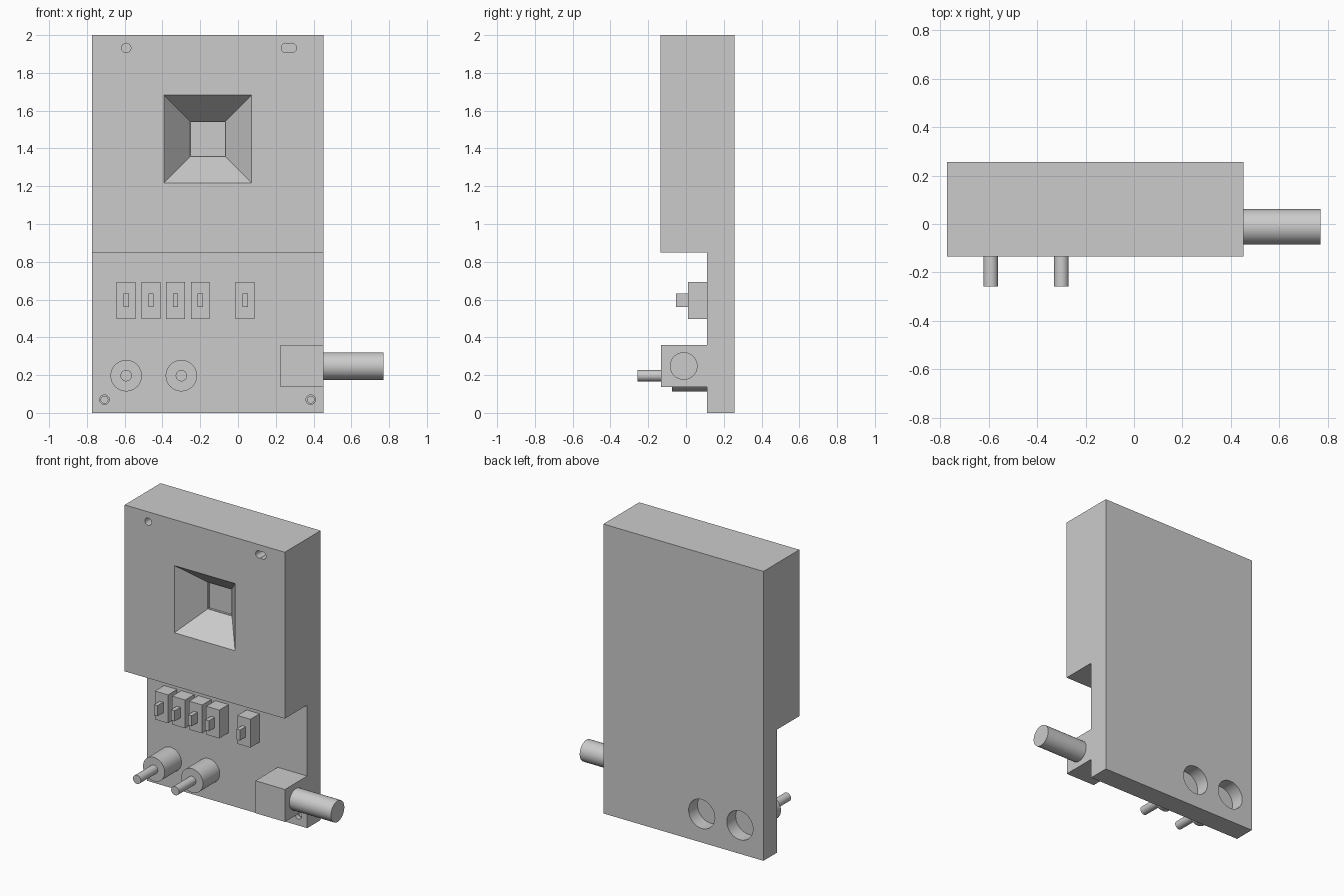
import bpy, bmesh, math
from mathutils import Matrix, Vector

if "Cube" in bpy.data.objects:
    bpy.data.objects.remove(bpy.data.objects["Cube"])

grey = bpy.data.materials.new("light grey plastic")
grey.diffuse_color = (0.6, 0.6, 0.6, 1)
grey.use_nodes = True
grey.node_tree.nodes["Principled BSDF"].inputs["Base Color"].default_value = grey.diffuse_color


def finish(name, bm, smooth=False):
    bmesh.ops.recalc_face_normals(bm, faces=bm.faces)
    me = bpy.data.meshes.new(name)
    bm.to_mesh(me)
    bm.free()
    me.materials.append(grey)
    ob = bpy.data.objects.new(name, me)
    bpy.context.collection.objects.link(ob)
    if smooth:
        activate(ob)
        bpy.ops.object.shade_smooth_by_angle(angle=math.radians(35))
    return ob


def activate(ob):
    bpy.ops.object.select_all(action='DESELECT')
    ob.select_set(True)
    bpy.context.view_layer.objects.active = ob


def box(name, x, y, z):
    bm = bmesh.new()
    size = (x[1] - x[0], y[1] - y[0], z[1] - z[0])
    mid = (sum(x) / 2, sum(y) / 2, sum(z) / 2)
    bmesh.ops.create_cube(bm, size=1, matrix=Matrix.Translation(mid) @ Matrix.Diagonal((*size, 1)))
    return finish(name, bm)


def rod(name, a, b, r, smooth=True):
    a, b = Vector(a), Vector(b)
    d = b - a
    m = Matrix.Translation((a + b) / 2) @ d.to_track_quat('Z', 'Y').to_matrix().to_4x4()
    bm = bmesh.new()
    bmesh.ops.create_cone(bm, cap_ends=True, segments=48, radius1=r, radius2=r,
                          depth=d.length, matrix=m)
    return finish(name, bm, smooth)


def cut(target, cutter):
    cutter.hide_render = True
    mod = target.modifiers.new("cut", 'BOOLEAN')
    mod.operation, mod.solver, mod.object = 'DIFFERENCE', 'EXACT', cutter
    activate(target)
    bpy.ops.object.modifier_apply(modifier=mod.name)
    bpy.data.objects.remove(cutter, do_unlink=True)


L, R = -0.772, 0.452
FRONT, PLATE, BACK = -0.135, 0.11, 0.257

# Case: stepped side profile extruded across the width
bm = bmesh.new()
profile = [(BACK, 0), (BACK, 2), (FRONT, 2), (FRONT, 0.85), (PLATE, 0.85), (PLATE, 0)]
face = bm.faces.new([bm.verts.new((L, y, z)) for y, z in profile])
ext = bmesh.ops.extrude_face_region(bm, geom=[face])
bmesh.ops.translate(bm, vec=(R - L, 0, 0),
                    verts=[v for v in ext["geom"] if isinstance(v, bmesh.types.BMVert)])
case = finish("case", bm)

# Funnel-shaped viewing window with a short square well at its end
cx, cz, floor_y, margin = -0.16, 1.45, 0.03, 0.02
outer, inner = 0.232, 0.093
slope = (outer - inner) / (floor_y - FRONT)
bm = bmesh.new()
bmesh.ops.create_cube(bm, size=2)
for v in bm.verts:
    near = v.co.y < 0
    h = outer + slope * margin if near else inner
    v.co = (cx + v.co.x * h, FRONT - margin if near else floor_y, cz + v.co.z * h)
cut(case, finish("window_cutter", bm))
cut(case, box("well_cutter", (cx - inner + .003, cx + inner - .003), (0.0, 0.045),
              (cz - inner + .003, cz + inner - .003)))

# Mounting holes: round and slotted at the top, stepped at the bottom
cut(case, rod("hole_cutter", (-0.592, -0.2, 1.932), (-0.592, -0.04, 1.932), 0.025, False))
for x in (0.254, 0.284):
    cut(case, rod("slot_cutter", (x, -0.2, 1.932), (x, -0.04, 1.932), 0.025, False))
for x in (-0.707, 0.385):
    for r, depth in ((0.025, 0.03), (0.018, 0.10)):
        cut(case, rod("hole_cutter", (x, 0.05, 0.07), (x, PLATE + depth, 0.07), r, False))

# Control knobs, each with a round recess behind it
for i, x in enumerate((-0.592, -0.3)):
    cut(case, rod("recess_cutter", (x, 0.16, 0.197), (x, 0.35, 0.197), 0.1, False))
    rod(f"knob_body_{i}", (x, PLATE + 0.01, 0.197), (x, -0.073, 0.197), 0.083)
    rod(f"knob_shaft_{i}", (x, -0.06, 0.197), (x, -0.258, 0.197), 0.03)
activate(case)
bpy.ops.object.shade_smooth_by_angle(angle=math.radians(20))

# Row of slide switches
for i, x in enumerate((-0.592, -0.461, -0.331, -0.2, 0.038)):
    box(f"switch_body_{i}", (x - 0.05, x + 0.05), (0.01, PLATE + 0.01), (0.497, 0.693))
    box(f"switch_lever_{i}", (x - 0.014, x + 0.014), (-0.053, 0.02), (0.56, 0.633))

# Side socket and plug
box("socket_block", (0.226, R), (-0.133, PLATE + 0.01), (0.136, 0.36))
rod("plug", (R - 0.01, -0.012, 0.248), (0.77, -0.012, 0.248), 0.073)
